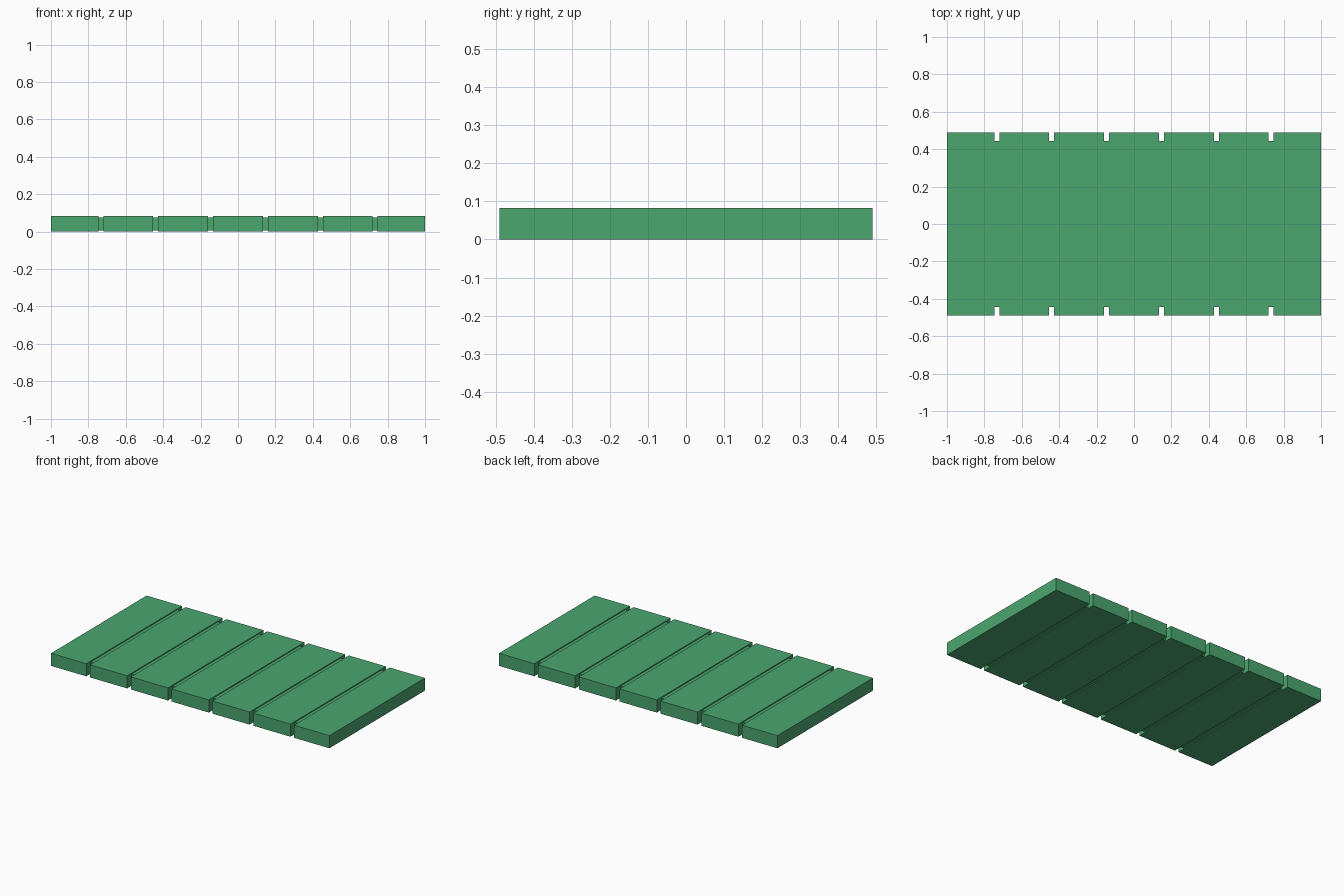
import bpy

if "Cube" in bpy.data.objects:
    bpy.data.objects.remove(bpy.data.objects["Cube"])

H = 0.082        # plank height
HALF_Y = 0.49    # half plank length
PITCH = 0.2933   # spacing of the gaps
GAP = 0.027

mat = bpy.data.materials.new("green")
mat.diffuse_color = (0.07, 0.38, 0.16, 1)
mat.use_nodes = True
mat.node_tree.nodes["Principled BSDF"].inputs["Base Color"].default_value = mat.diffuse_color


def box(name, x0, x1, half_y, z0, z1):
    bpy.ops.mesh.primitive_cube_add(size=1, location=((x0 + x1) / 2, 0, (z0 + z1) / 2))
    ob = bpy.context.object
    ob.name = name
    ob.scale = (x1 - x0, 2 * half_y, z1 - z0)
    bpy.ops.object.transform_apply(location=False, rotation=False, scale=True)
    ob.data.materials.append(mat)
    return ob


# seven planks, separated by narrow gaps
gaps = [(i - 2.5) * PITCH for i in range(6)]
starts = [-1.0] + [g + GAP / 2 for g in gaps]
ends = [g - GAP / 2 for g in gaps] + [1.0]
for i, (a, b) in enumerate(zip(starts, ends)):
    box(f"plank_{i + 1}", a, b, HALF_Y, 0, H)

# recessed strips joining neighbouring planks, tucked slightly into each
for i, g in enumerate(gaps):
    box(f"joining_strip_{i + 1}", g - GAP, g + GAP, 0.443, 0.006, H - 0.006)
